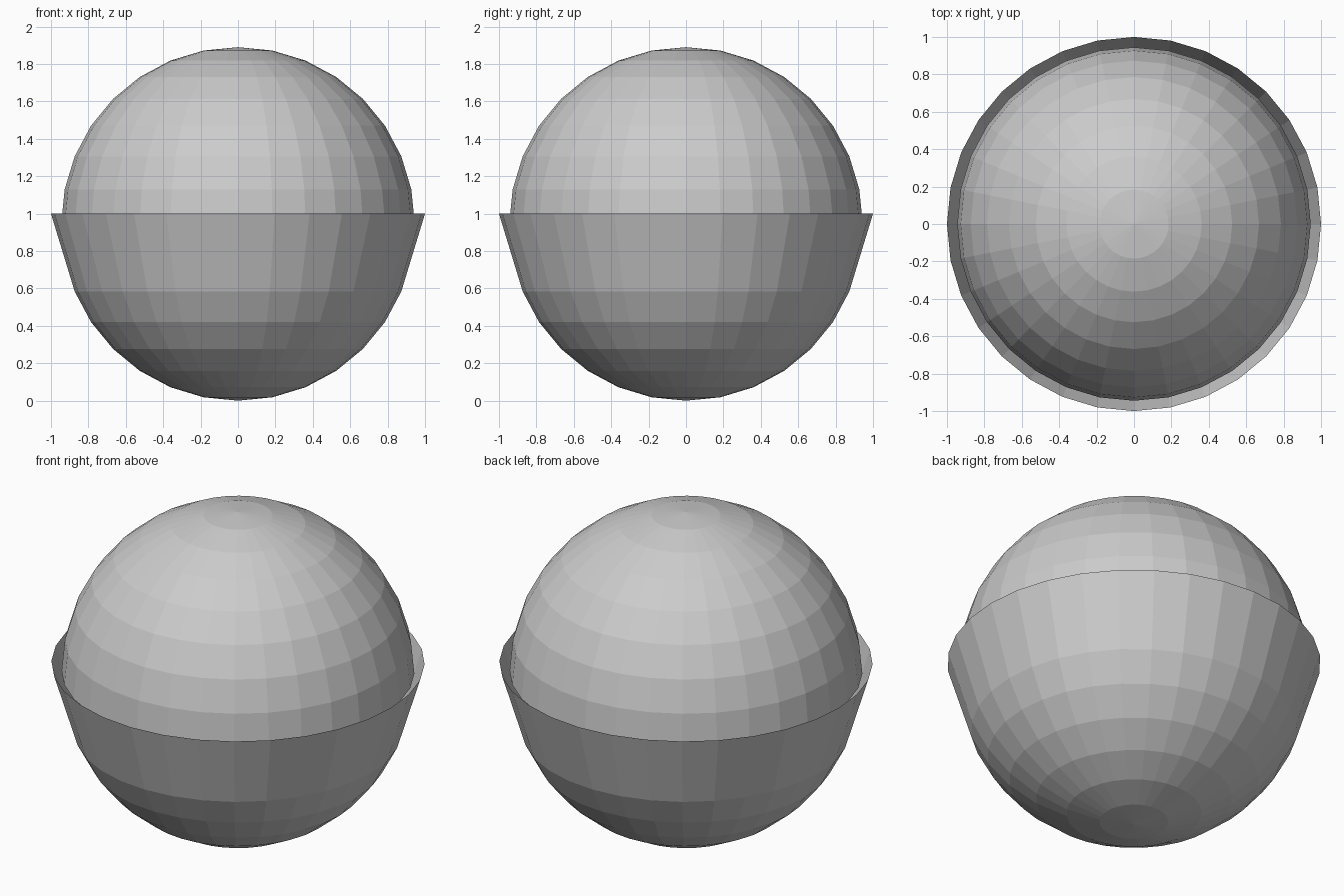
import bpy, bmesh, math

if "Cube" in bpy.data.objects:
    bpy.data.objects.remove(bpy.data.objects["Cube"])

SIDES, R = 32, 0.945          # round segments, ball radius
STEP = math.pi / 16           # latitude step between rings


def lathe(name, profile):
    """Revolve (radius, z) points around z; the first point is the pole."""
    bm = bmesh.new()
    pole = bm.verts.new((0, 0, profile[0][1]))
    rings = []
    for r, z in profile[1:]:
        rings.append([bm.verts.new((r * math.cos(2 * math.pi * i / SIDES),
                                    r * math.sin(2 * math.pi * i / SIDES), z))
                      for i in range(SIDES)])
    up = profile[0][1] > R
    for i in range(SIDES):
        j = (i + 1) % SIDES
        faces = [[pole, rings[0][i], rings[0][j]]]
        faces += [[a[i], b[i], b[j], a[j]] for a, b in zip(rings, rings[1:])]
        for f in faces:
            bm.faces.new(f if up else f[::-1])
    mesh = bpy.data.meshes.new(name)
    bm.to_mesh(mesh)
    bm.free()
    obj = bpy.data.objects.new(name, mesh)
    bpy.context.collection.objects.link(obj)
    return obj


# Upper half ball, open at its equator
lathe("dome", [(R * math.sin(k * STEP), R + R * math.cos(k * STEP)) for k in range(9)])

# Lower bowl, round below and flaring straight out to an open rim
bowl = [(R * math.sin(k * STEP), R - R * math.cos(k * STEP)) for k in range(7)]
lathe("bowl", bowl + [(1.0, 1.0)])
